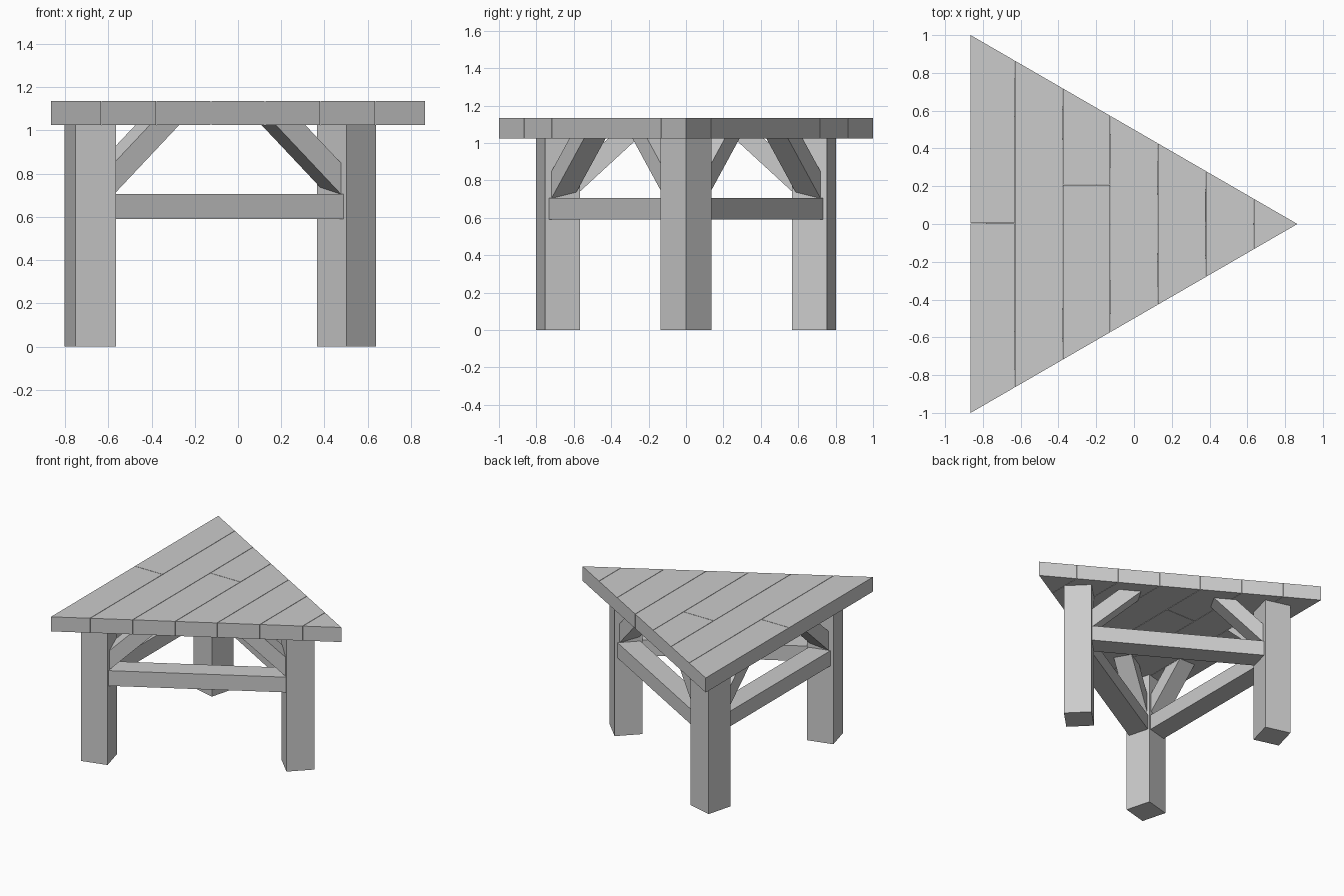
import bpy
from math import cos, sin, radians

cube = bpy.data.objects.get("Cube")
if cube:
    bpy.data.objects.remove(cube)

GREY = 0.6
wood = bpy.data.materials.new("plain grey wood")
wood.use_nodes = True
wood.diffuse_color = (GREY, GREY, GREY, 1)
wood.node_tree.nodes["Principled BSDF"].inputs["Base Color"].default_value = (GREY, GREY, GREY, 1)

BACK, TIP = -0.865, 0.865            # flat edge and point of the triangular top
CENTRE = BACK + (TIP - BACK) / 3     # centroid in x
UNDER, TOP = 1.025, 1.135
LEG_RADIUS, LEG_DIAGONAL = 0.79, 0.137


def prism(name, lower, upper):
    """Solid between two matching rings of points."""
    n = len(lower)
    faces = [tuple(reversed(range(n))), tuple(range(n, 2 * n))]
    faces += [(i, (i + 1) % n, n + (i + 1) % n, n + i) for i in range(n)]
    mesh = bpy.data.meshes.new(name)
    mesh.from_pydata(list(lower) + list(upper), [], faces)
    mesh.materials.append(wood)
    obj = bpy.data.objects.new(name, mesh)
    bpy.context.collection.objects.link(obj)
    # consistent outward normals
    import bmesh
    bm = bmesh.new()
    bm.from_mesh(mesh)
    bmesh.ops.recalc_face_normals(bm, faces=bm.faces)
    bm.to_mesh(mesh)
    bm.free()
    return obj


def upright(name, outline, z0, z1):
    return prism(name, [(x, y, z0) for x, y in outline], [(x, y, z1) for x, y in outline])


def half_width(x):
    return (TIP - x) / (TIP - BACK)


# Tabletop planks, cut to the triangle with hairline seams
seams = [BACK, -0.632, -0.378, -0.125, 0.125, 0.38, 0.635, TIP]
joints = {0: 0.003, 2: 0.208}
GAP = 0.0015
for i, (a, b) in enumerate(zip(seams, seams[1:])):
    x0 = a + (GAP if i else 0)
    x1 = b - (GAP if b < TIP else 0)
    h0, h1 = half_width(x0), half_width(x1)
    if i in joints:
        j = joints[i]
        parts = [((-h0, j - GAP), (-h1, j - GAP)), ((j + GAP, h0), (j + GAP, h1))]
    else:
        parts = [((-h0, h0), (-h1, h1))]
    for k, ((p, q), (r, s)) in enumerate(parts):
        outline = [(x0, p), (x1, r), (x1, s), (x0, q)]
        if b == TIP:
            outline = [(x0, p), (x1, 0), (x0, q)]
        upright(f"top_plank_{i + 1}_{k + 1}", outline, UNDER, TOP)


# Rails and braces sit in a frame: s along the side, d outward from the centroid
def side_point(angle, s, d, z):
    c, n = cos(angle), sin(angle)
    return (CENTRE + s * c + d * n, s * n - d * c, z)


def leg_face(d):
    """Where the leg's inner face lies along the side, plus a slight embed."""
    return 0.5655 + (d - 0.326) * 0.27 + 0.012


RAIL = (0.34, 0.494)
BRACE = (0.347, 0.48)
SLOPE = 0.92

for k, side in enumerate(("front", "back", "left_edge")):
    angle = radians(30 + 120 * k)

    # Square leg turned corner-on to the centre
    a = radians(120 * k)
    cx, cy = CENTRE + LEG_RADIUS * cos(a), LEG_RADIUS * sin(a)
    corners = [(cx + LEG_DIAGONAL * cos(a + radians(90 * q)),
                cy + LEG_DIAGONAL * sin(a + radians(90 * q))) for q in range(4)]
    upright(f"leg_{k + 1}", corners, 0, UNDER)

    # Horizontal rail between two legs
    rings = []
    for d in RAIL:
        e = leg_face(d)
        rings.append([side_point(angle, s, d, z)
                      for s, z in ((-e, 0.59), (e, 0.59), (e, 0.705), (-e, 0.705))])
    prism(f"{side}_rail", *rings)

    # Mirrored pair of diagonal braces up to the tabletop
    for end in (-1, 1):
        rings = []
        for d in BRACE:
            e = leg_face(d)
            low = UNDER - (e - 0.258) * SLOPE
            high = UNDER - (e - 0.415) * SLOPE
            profile = [(e, low), (e, high), (0.415, UNDER), (0.258, UNDER)]
            rings.append([side_point(angle, end * s, d, z) for s, z in profile])
        prism(f"{side}_brace_{'a' if end < 0 else 'b'}", *rings)
